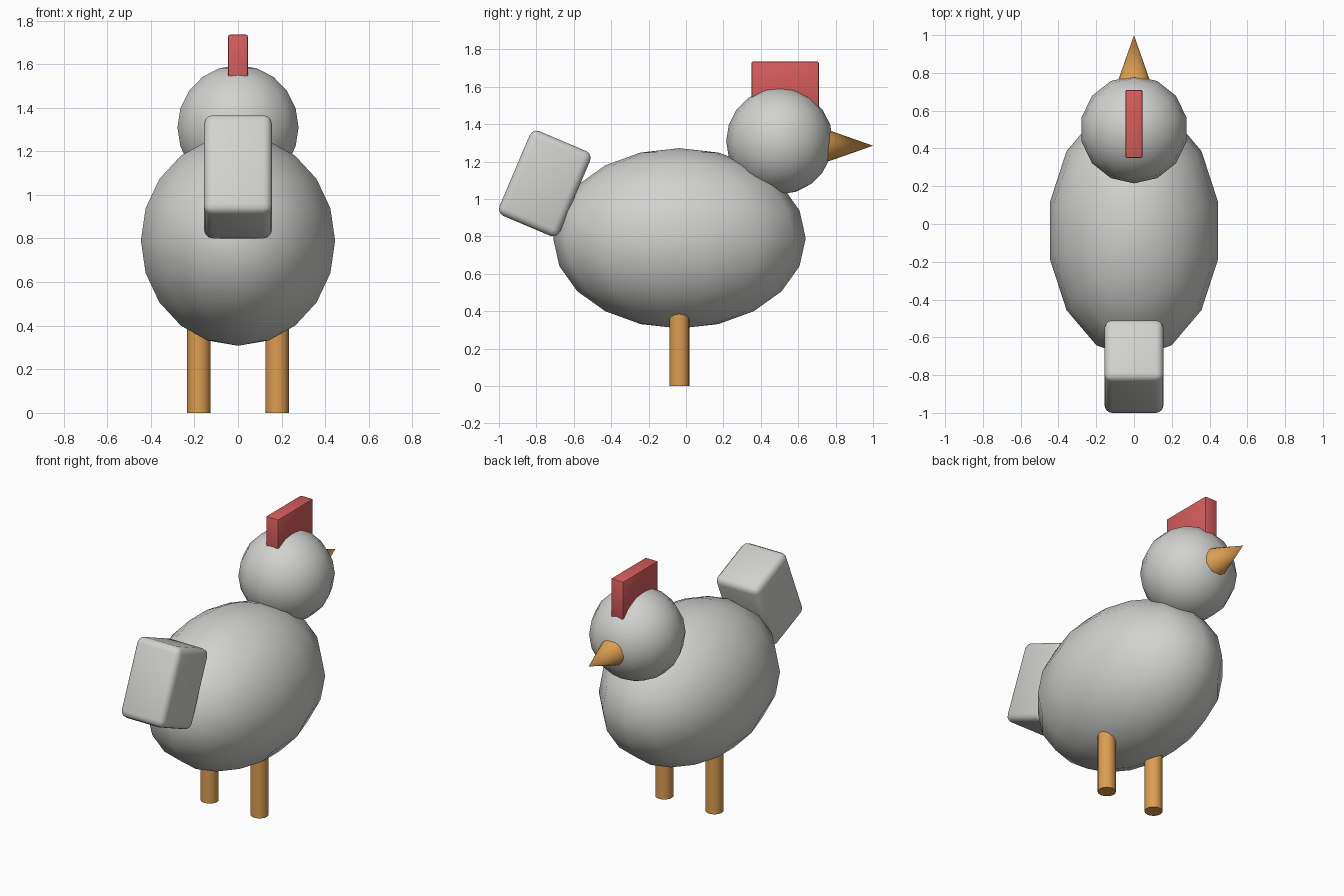
import bpy
from math import radians

cube = bpy.data.objects.get("Cube")
if cube:
    bpy.data.objects.remove(cube, do_unlink=True)


def material(name, rgb):
    mat = bpy.data.materials.new(name)
    mat.use_nodes = True
    mat.diffuse_color = (*rgb, 1)
    mat.node_tree.nodes["Principled BSDF"].inputs["Base Color"].default_value = (*rgb, 1)
    return mat


feather = material("feather_grey", (0.64, 0.64, 0.62))
red = material("comb_red", (0.68, 0.11, 0.11))
orange = material("beak_orange", (0.72, 0.34, 0.08))


def finish(name, mat, scale=(1, 1, 1), bevel=0, segments=3, angle=40):
    """Name, scale, round and smooth the newest primitive."""
    obj = bpy.context.object
    obj.name = name
    obj.scale = scale
    bpy.ops.object.transform_apply(location=False, rotation=False, scale=True)
    obj.data.materials.append(mat)
    if bevel:
        mod = obj.modifiers.new("rounded_edges", 'BEVEL')
        mod.width = bevel
        mod.segments = segments
        bpy.ops.object.modifier_apply(modifier=mod.name)
    bpy.ops.object.shade_smooth_by_angle(angle=radians(angle))
    return obj


def ball(name, location, radii):
    bpy.ops.mesh.primitive_uv_sphere_add(segments=14, ring_count=10, radius=1, location=location)
    return finish(name, feather, radii)


# Body and head
ball("body", (0, -0.035, 0.79), (0.457, 0.675, 0.482))
ball("head", (0, 0.5, 1.31), (0.285, 0.285, 0.285))

# Tail block, leaning towards the body
bpy.ops.mesh.primitive_cube_add(size=1, location=(0, -0.755, 1.083), rotation=(radians(-23), 0, 0))
finish("tail", feather, (0.312, 0.351, 0.492), bevel=0.04)

# Comb
bpy.ops.mesh.primitive_cube_add(size=1, location=(0, 0.53, 1.605))
finish("comb", red, (0.09, 0.36, 0.26), bevel=0.008, segments=2)

# Beak, pointing along +y
bpy.ops.mesh.primitive_cone_add(vertices=16, radius1=0.105, depth=0.3,
                                location=(0, 0.85, 1.285), rotation=(radians(-90), 0, 0))
finish("beak", orange)

# Legs
for name, x in (("left_leg", 0.18), ("right_leg", -0.18)):
    bpy.ops.mesh.primitive_cylinder_add(vertices=16, radius=0.054, depth=0.5,
                                        location=(x, -0.035, 0.25))
    finish(name, orange)
